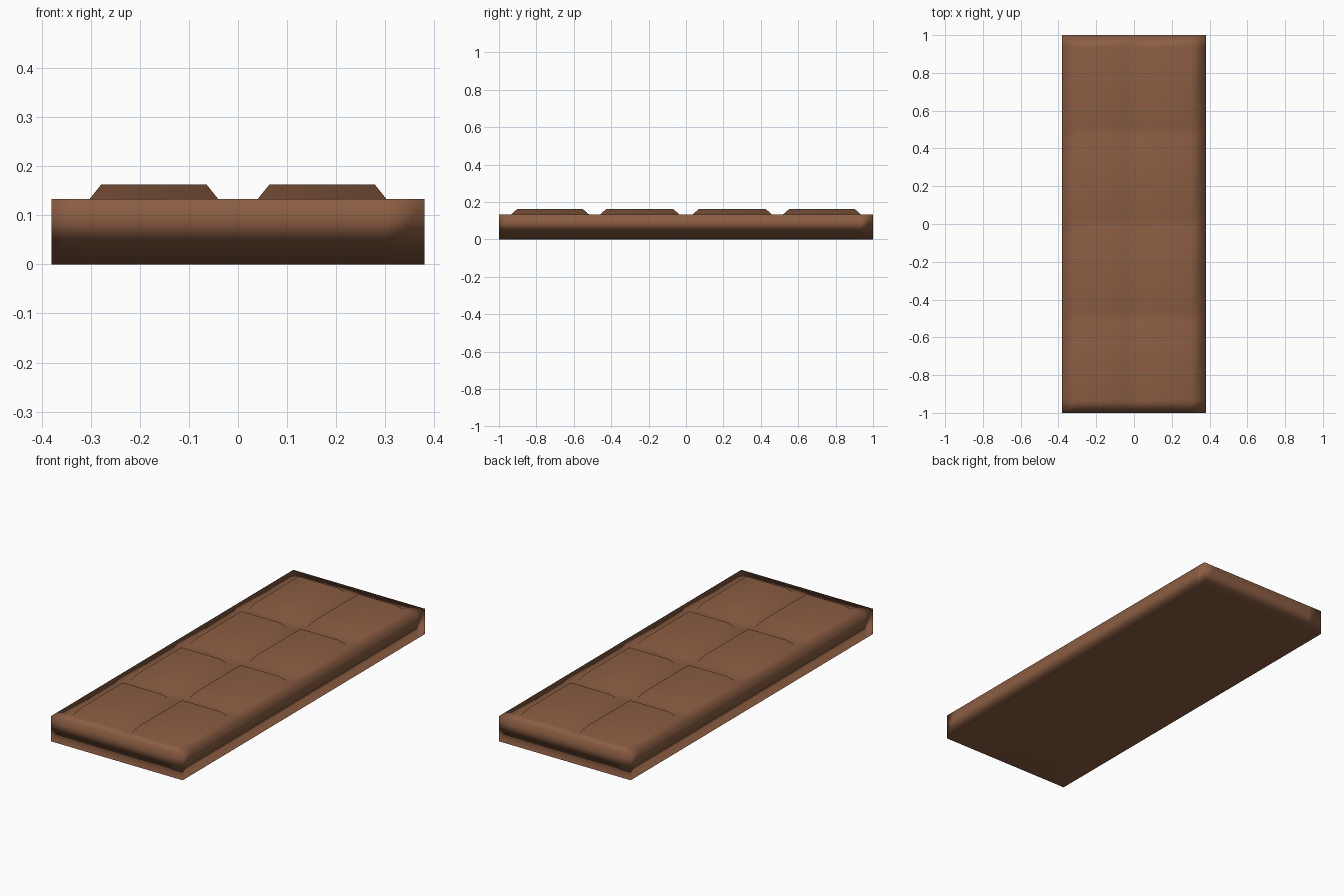
import bpy, bmesh

if "Cube" in bpy.data.objects:
    bpy.data.objects.remove(bpy.data.objects["Cube"])

BASE_TOP, BLOCK_TOP, TAPER_X, TAPER_Y = 0.133, 0.163, 0.024, 0.034
xs = [-0.38, -0.303, -0.04, 0.04, 0.303, 0.38]
ys = [-1, -0.936, -0.518, -0.46, -0.035, 0.035, 0.46, 0.518, 0.936, 1]

bm = bmesh.new()

# Top surface laid out as a grid of blocks and grooves
grid = [[bm.verts.new((x, y, BASE_TOP)) for y in ys] for x in xs]
blocks = []
for i in range(len(xs) - 1):
    for j in range(len(ys) - 1):
        f = bm.faces.new((grid[i][j], grid[i + 1][j], grid[i + 1][j + 1], grid[i][j + 1]))
        if i % 2 and j % 2:
            blocks.append(f)

# Side walls and underside
rim = [e for e in bm.edges if e.is_boundary]
ext = bmesh.ops.extrude_edge_only(bm, edges=rim)["geom"]
for v in ext:
    if isinstance(v, bmesh.types.BMVert):
        v.co.z = 0
bmesh.ops.contextual_create(bm, geom=[e for e in bm.edges if e.is_boundary])

# Raised blocks with sloping sides
for f in bmesh.ops.extrude_discrete_faces(bm, faces=[])["faces"] or blocks:
    res = bmesh.ops.extrude_face_region(bm, geom=[f])["geom"]
    top = [v for v in res if isinstance(v, bmesh.types.BMVert)]
    cx = sum(v.co.x for v in top) / 4
    cy = sum(v.co.y for v in top) / 4
    for v in top:
        v.co.x += TAPER_X if v.co.x < cx else -TAPER_X
        v.co.y += TAPER_Y if v.co.y < cy else -TAPER_Y
        v.co.z = BLOCK_TOP
    if f.is_valid:
        bmesh.ops.delete(bm, geom=[f], context='FACES_ONLY')

bmesh.ops.recalc_face_normals(bm, faces=bm.faces[:])
for f in bm.faces:
    f.smooth = True

mesh = bpy.data.meshes.new("chocolate_bar")
bm.to_mesh(mesh)
bm.free()
bar = bpy.data.objects.new("chocolate_bar", mesh)
bpy.context.collection.objects.link(bar)

# Soft shading weighted towards the large faces
wn = bar.modifiers.new("soft_shading", 'WEIGHTED_NORMAL')
wn.mode = 'FACE_AREA'

# Milk chocolate colour
mat = bpy.data.materials.new("chocolate")
mat.diffuse_color = (0.26, 0.11, 0.056, 1)
mat.use_nodes = True
mat.node_tree.nodes["Principled BSDF"].inputs["Base Color"].default_value = mat.diffuse_color
mesh.materials.append(mat)
